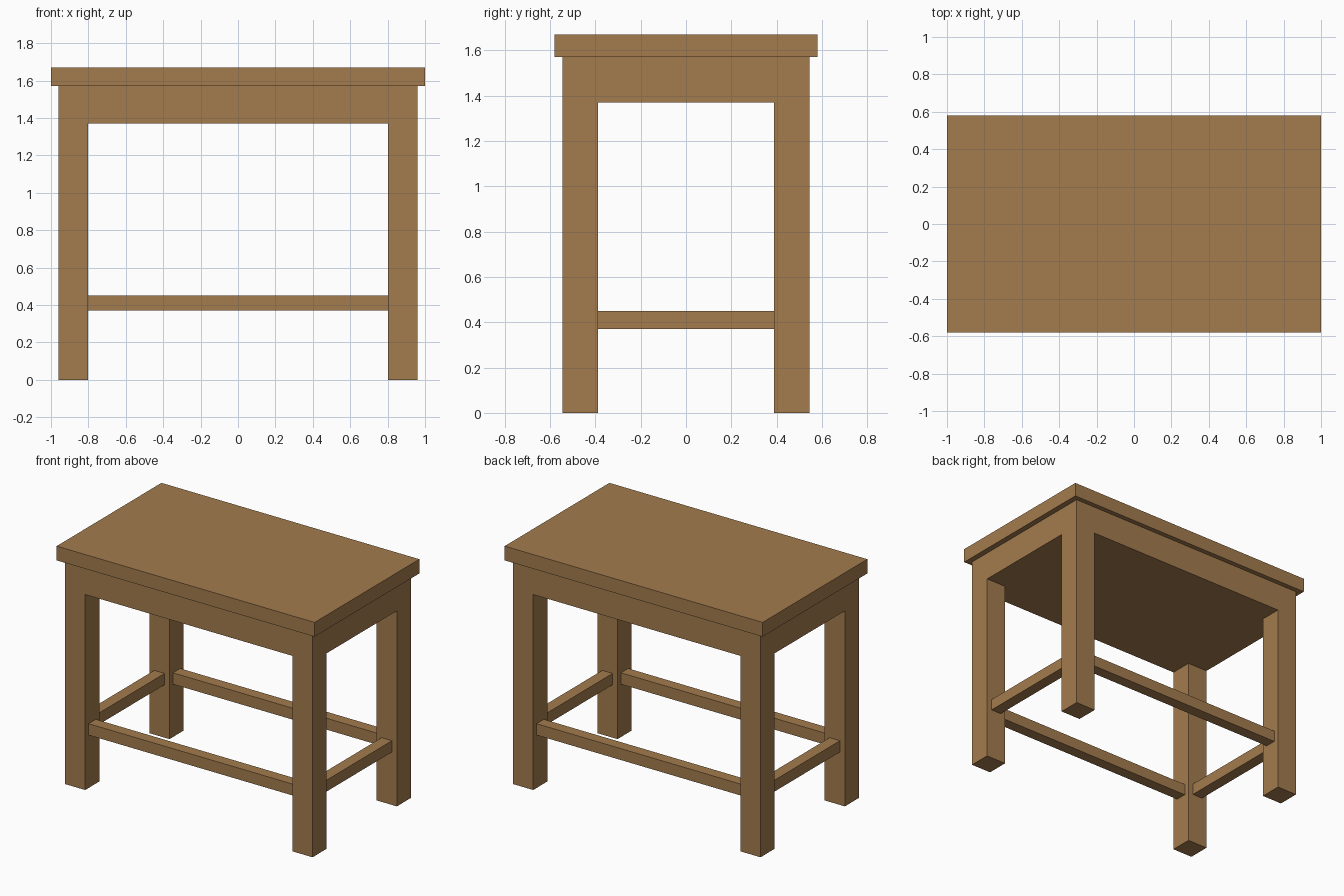
import bpy

if "Cube" in bpy.data.objects:
    bpy.data.objects.remove(bpy.data.objects["Cube"])

wood = bpy.data.materials.new("wood")
wood.diffuse_color = (0.37, 0.20, 0.075, 1)
wood.use_nodes = True
wood.node_tree.nodes["Principled BSDF"].inputs["Base Color"].default_value = wood.diffuse_color


def box(name, x, y, z):
    """Box from (min, max) ranges on each axis."""
    bpy.ops.mesh.primitive_cube_add(size=1, location=[sum(r) / 2 for r in (x, y, z)])
    ob = bpy.context.object
    ob.name = name
    ob.scale = [r[1] - r[0] for r in (x, y, z)]
    bpy.ops.object.transform_apply(location=False, rotation=False, scale=True)
    ob.data.materials.append(wood)
    return ob


def span(centre, width):
    return (centre - width / 2, centre + width / 2)


LEG, BAR = 0.157, 0.08           # leg and stretcher widths
LX, LY = 0.8815, 0.467           # leg centres
OX, OY = LX + LEG / 2, LY + LEG / 2
IX, IY = LX - LEG / 2, LY - LEG / 2
APRON_Z, STRETCHER_Z = (1.37, 1.57), (0.37, 0.45)

# Table top
box("table_top", (-1, 1), (-0.58, 0.58), (1.57, 1.67))

# Solid apron block, notched around the legs: a long core plus two end pieces
box("apron_core", (-IX, IX), (-OY, OY), APRON_Z)
for sx, side in ((-1, "left"), (1, "right")):
    box(f"{side}_apron", span(sx * LX, LEG), (-IY, IY), APRON_Z)
    # Side stretcher
    box(f"{side}_stretcher", span(sx * LX, BAR), (-IY, IY), STRETCHER_Z)
    # Legs
    for sy, end in ((-1, "front"), (1, "back")):
        box(f"{end}_{side}_leg", span(sx * LX, LEG), span(sy * LY, LEG), (0, 1.57))

# Front and back stretchers
for sy, end in ((-1, "front"), (1, "back")):
    box(f"{end}_stretcher", (-IX, IX), span(sy * LY, BAR), STRETCHER_Z)
